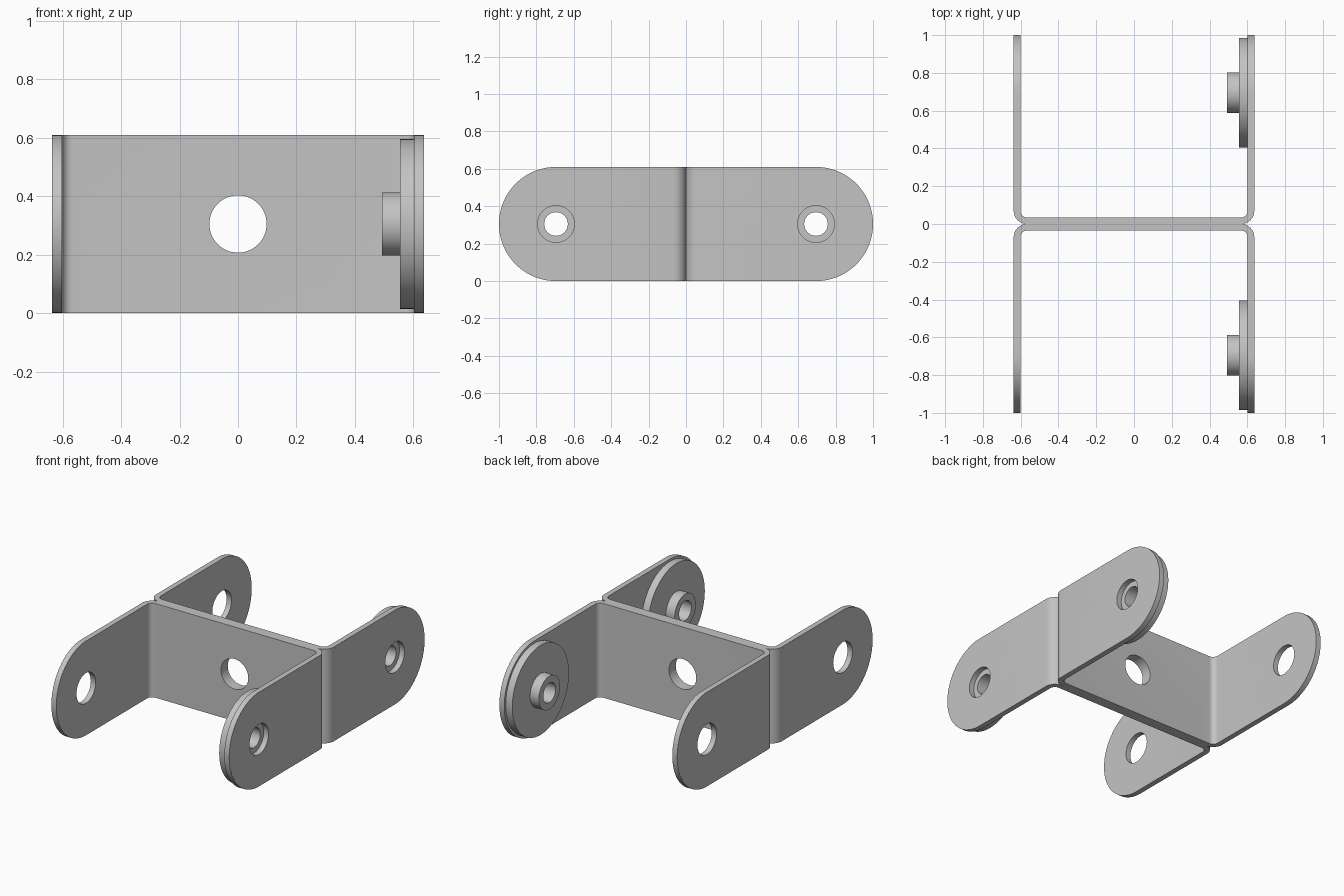
import bpy, bmesh, math
from mathutils import Matrix, Vector

cube = bpy.data.objects.get("Cube")
if cube:
    bpy.data.objects.remove(cube, do_unlink=True)

HALF_X, THICK, HEIGHT = 0.637, 0.035, 0.61
BEND = 0.07                      # outer bend radius
MID = HEIGHT / 2                 # height of all hole centres
EAR_Y = 1 - MID                  # ear hole distance from the web
HOLE, BORE = 0.098, 0.063

steel = bpy.data.materials.new("grey_steel")
steel.use_nodes = True
colour = (0.55, 0.55, 0.55, 1)
steel.diffuse_color = colour
steel.node_tree.nodes["Principled BSDF"].inputs["Base Color"].default_value = colour


def prism(name, outline, direction):
    """Extrude a closed outline of 3D points along a direction."""
    bm = bmesh.new()
    face = bm.faces.new([bm.verts.new(p) for p in outline])
    top = bmesh.ops.extrude_face_region(bm, geom=[face])["geom"]
    verts = [v for v in top if isinstance(v, bmesh.types.BMVert)]
    bmesh.ops.translate(bm, verts=verts, vec=Vector(direction))
    bmesh.ops.recalc_face_normals(bm, faces=bm.faces)
    mesh = bpy.data.meshes.new(name)
    bm.to_mesh(mesh)
    bm.free()
    mesh.materials.append(steel)
    obj = bpy.data.objects.new(name, mesh)
    bpy.context.collection.objects.link(obj)
    return obj


def arc(cx, cy, r, start, end, n):
    angles = [math.radians(start + (end - start) * i / n) for i in range(n + 1)]
    return [(cx + r * math.cos(a), cy + r * math.sin(a)) for a in angles]


def disc(name, x0, x1, y, r):
    """Cylinder along x, centred on the ear hole height."""
    ring = arc(y, MID, r, 0, 360, 64)[:-1]
    return prism(name, [(x0, a, b) for a, b in ring], (x1 - x0, 0, 0))


def combine(obj, tool, operation):
    mod = obj.modifiers.new(operation, 'BOOLEAN')
    mod.operation, mod.solver, mod.object = operation, 'EXACT', tool
    bpy.context.view_layer.objects.active = obj
    bpy.ops.object.modifier_apply(modifier=mod.name)
    bpy.data.objects.remove(tool, do_unlink=True)


def finish(obj):
    bpy.ops.object.select_all(action='DESELECT')
    obj.select_set(True)
    bpy.context.view_layer.objects.active = obj
    bpy.ops.object.shade_smooth_by_angle(angle=math.radians(30))


for side, label in ((-1, "front"), (1, "back")):
    # Bent U-shaped strip: right half of its section, then mirrored
    corner = HALF_X - BEND
    outer = arc(corner, BEND, BEND, -90, 0, 10) + [(HALF_X, 1.05)]
    inner = [(HALF_X - THICK, 1.05)] + arc(corner, BEND, BEND - THICK, 0, -90, 10)
    half = outer + inner
    section = half + [(-x, y) for x, y in reversed(half)]
    bracket = prism(label + "_bracket", [(x, side * y, 0) for x, y in section],
                    (0, 0, HEIGHT))

    # Round the ear ends
    stadium = (arc(EAR_Y, MID, MID, -90, 90, 48)
               + [(-0.2, HEIGHT), (-0.2, 0)])
    combine(bracket, prism("ear_shape", [(-1, side * y, z) for y, z in stadium],
                           (2, 0, 0)), 'INTERSECT')

    # Ear holes and web hole
    combine(bracket, disc("ear_hole", -1, 1, side * EAR_Y, HOLE), 'DIFFERENCE')
    ring = arc(0, MID, HOLE, 0, 360, 64)[:-1]
    combine(bracket, prism("web_hole", [(x, -0.2, z) for x, z in ring],
                           (0, 0.4, 0)), 'DIFFERENCE')
    finish(bracket)

    # Bushing: flange disc with a smaller hub and a bore through both
    bushing = disc(label + "_bushing", 0.555, HALF_X - THICK, side * EAR_Y, 0.29)
    combine(bushing, disc("hub", 0.492, 0.58, side * EAR_Y, 0.108), 'UNION')
    combine(bushing, disc("bore", 0.3, 0.8, side * EAR_Y, BORE), 'DIFFERENCE')
    finish(bushing)
